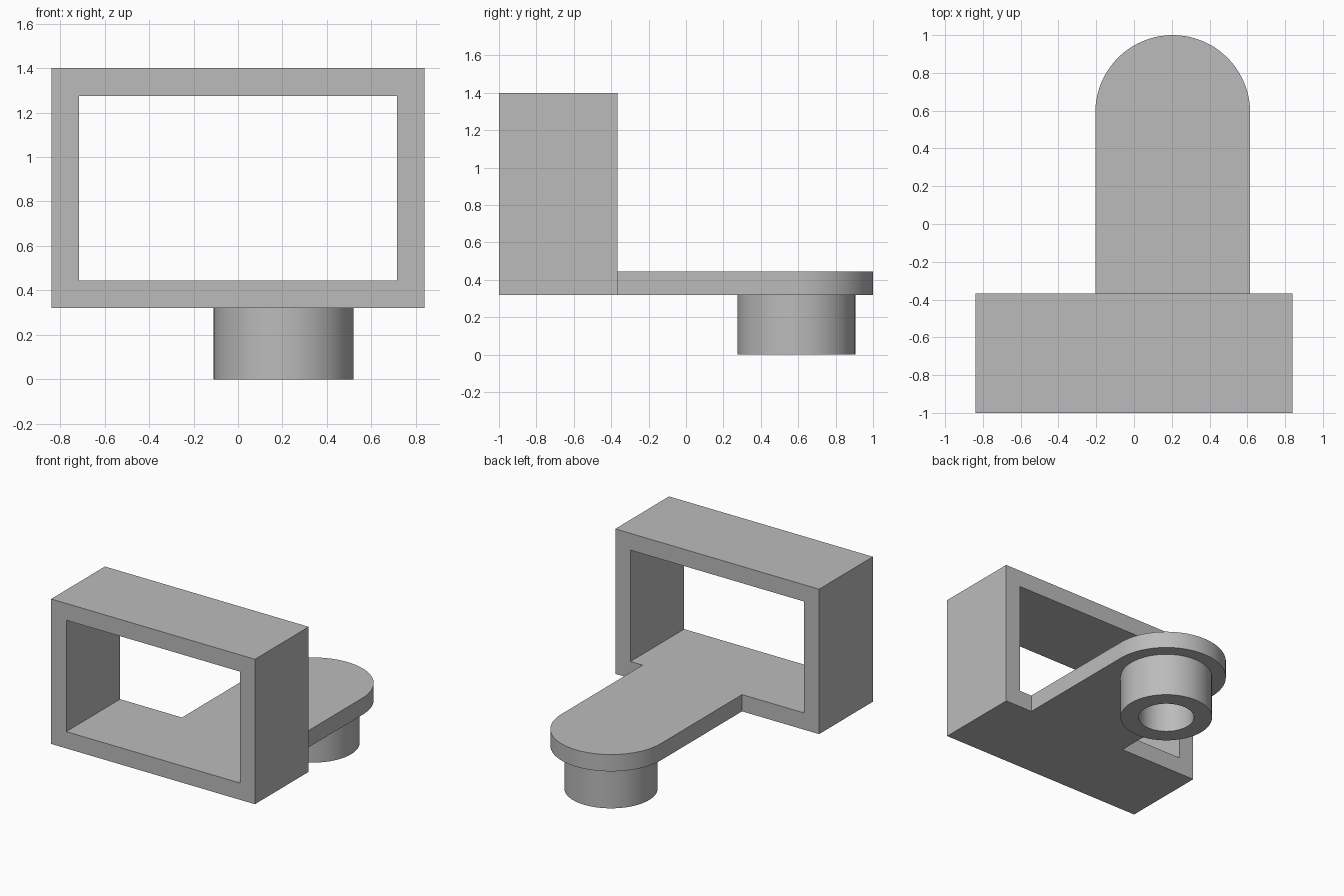
import bpy
import bmesh
from math import cos, sin, pi, radians
from mathutils import Vector

cube = bpy.data.objects.get("Cube")
if cube:
    bpy.data.objects.remove(cube, do_unlink=True)

grey = bpy.data.materials.new("plain_grey")
grey.use_nodes = True
grey.diffuse_color = (0.5, 0.5, 0.5, 1)
grey.node_tree.nodes["Principled BSDF"].inputs["Base Color"].default_value = (0.5, 0.5, 0.5, 1)

# Main dimensions
HALF_W, FRONT, BACK = 0.84, -1.0, -0.367
BASE, TOP, WALL = 0.32, 1.4, 0.125
ARM_X, ARM_Y, ARM_R = 0.205, 0.59, 0.41
BOSS_R, HOLE_R = 0.315, 0.19


def make_object(name, bm):
    bmesh.ops.recalc_face_normals(bm, faces=bm.faces[:])
    mesh = bpy.data.meshes.new(name)
    bm.to_mesh(mesh)
    bm.free()
    mesh.materials.append(grey)
    obj = bpy.data.objects.new(name, mesh)
    bpy.context.collection.objects.link(obj)
    return obj


def activate(obj):
    bpy.ops.object.select_all(action='DESELECT')
    obj.select_set(True)
    bpy.context.view_layer.objects.active = obj


def bridge_loops(bm, loops):
    """Join each closed loop of vertices to the next one."""
    for a, b in zip(loops, loops[1:]):
        n = len(a)
        for i in range(n):
            j = (i + 1) % n
            bm.faces.new((a[i], a[j], b[j], b[i]))


def rectangle(bm, half_w, z0, z1, y):
    return [bm.verts.new(p) for p in
            ((-half_w, y, z0), (half_w, y, z0), (half_w, y, z1), (-half_w, y, z1))]


def circle(bm, radius, z, count=64):
    return [bm.verts.new((ARM_X + radius * cos(2 * pi * i / count),
                          ARM_Y + radius * sin(2 * pi * i / count), z))
            for i in range(count)]


# Open rectangular frame
bm = bmesh.new()
outer = [rectangle(bm, HALF_W, BASE, TOP, y) for y in (FRONT, BACK)]
inner = [rectangle(bm, HALF_W - WALL, BASE + WALL, TOP - WALL, y) for y in (BACK, FRONT)]
bridge_loops(bm, [*outer, *inner, outer[0]])
frame = make_object("frame_with_arm", bm)

# Flat arm with a round end
bm = bmesh.new()
outline = [(ARM_X - ARM_R, BACK - 0.2), (ARM_X + ARM_R, BACK - 0.2)]
outline += [(ARM_X + ARM_R * cos(pi * i / 40), ARM_Y + ARM_R * sin(pi * i / 40))
            for i in range(41)]
face = bm.faces.new([bm.verts.new((x, y, BASE)) for x, y in outline])
new = bmesh.ops.extrude_face_region(bm, geom=[face], use_keep_orig=True)["geom"]
bmesh.ops.translate(bm, vec=Vector((0, 0, WALL)),
                    verts=[v for v in new if isinstance(v, bmesh.types.BMVert)])
arm = make_object("arm", bm)

# Fuse the arm into the frame floor
join = frame.modifiers.new("join_arm", 'BOOLEAN')
join.operation = 'UNION'
join.solver = 'EXACT'
join.object = arm
activate(frame)
bpy.ops.object.modifier_apply(modifier=join.name)
bpy.data.objects.remove(arm, do_unlink=True)

# Merge the flat faces left by the join
bm = bmesh.new()
bm.from_mesh(frame.data)
bmesh.ops.remove_doubles(bm, verts=bm.verts[:], dist=0.0001)
bmesh.ops.dissolve_limit(bm, angle_limit=radians(0.5), verts=bm.verts[:], edges=bm.edges[:])
bm.to_mesh(frame.data)
bm.free()

# Hollow round boss under the arm end
bm = bmesh.new()
bridge_loops(bm, [circle(bm, BOSS_R, BASE), circle(bm, BOSS_R, 0),
                  circle(bm, HOLE_R, 0), circle(bm, HOLE_R, BASE)])
boss = make_object("hollow_boss", bm)

for obj in (frame, boss):
    activate(obj)
    bpy.ops.object.shade_smooth_by_angle(angle=radians(30))
